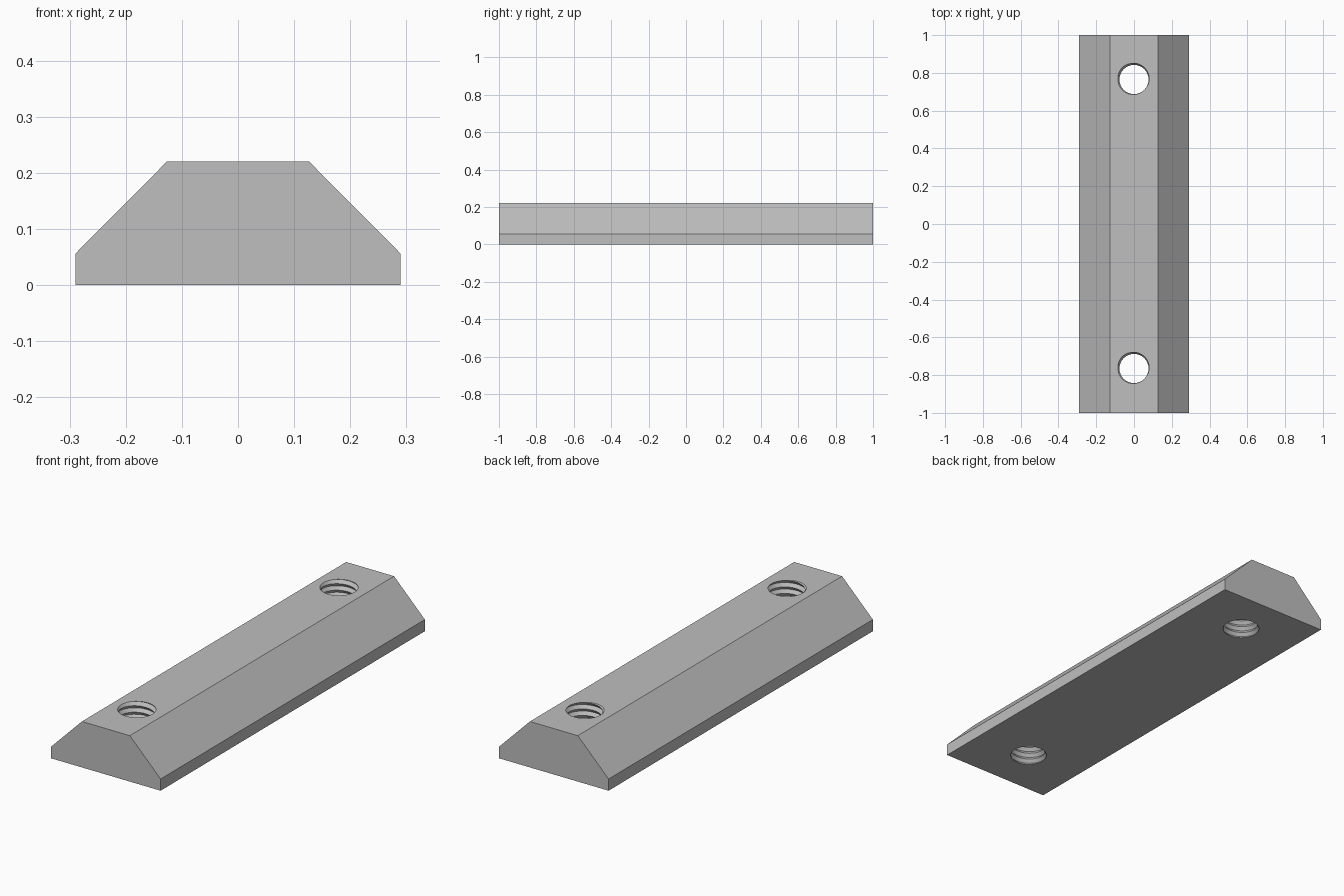
import bpy, bmesh, math

old = bpy.data.objects.get("Cube")
if old:
    bpy.data.objects.remove(old, do_unlink=True)

LENGTH, HEIGHT = 2.0, 0.22
HOLE_Y = 0.765
MINOR, MAJOR, PITCH = 0.077, 0.089, 0.031
SEG, TURNS = 48, 13

steel = bpy.data.materials.new("steel grey")
steel.use_nodes = True
colour = (0.52, 0.52, 0.52, 1)
steel.diffuse_color = colour
steel.node_tree.nodes["Principled BSDF"].inputs["Base Color"].default_value = colour


def add_object(name, bm):
    bmesh.ops.recalc_face_normals(bm, faces=bm.faces)
    mesh = bpy.data.meshes.new(name)
    bm.to_mesh(mesh)
    bm.free()
    mesh.materials.append(steel)
    obj = bpy.data.objects.new(name, mesh)
    bpy.context.collection.objects.link(obj)
    return obj


def make_bar():
    """Chamfered profile extruded along y."""
    half = [(0.29, 0), (0.29, 0.056), (0.127, HEIGHT)]
    outline = half + [(-x, z) for x, z in reversed(half)]
    bm = bmesh.new()
    face = bm.faces.new([bm.verts.new((x, -LENGTH / 2, z)) for x, z in outline])
    out = bmesh.ops.extrude_face_region(bm, geom=[face])
    moved = [v for v in out["geom"] if isinstance(v, bmesh.types.BMVert)]
    bmesh.ops.translate(bm, verts=moved, vec=(0, LENGTH, 0))
    return add_object("threaded_bar", bm)


def make_tap(y):
    """Closed screw-shaped cutter: one helical strip of crests and roots."""
    bm = bmesh.new()
    start = HEIGHT - PITCH * 9.875
    total = SEG * TURNS
    last = total - SEG

    def helix(radius, count, lift):
        pts = []
        for n in range(count + 1):
            a = math.tau * n / SEG
            z = start + lift + PITCH * n / SEG
            pts.append(bm.verts.new((radius * math.cos(a), y + radius * math.sin(a), z)))
        return pts

    inner = helix(MINOR, total, 0)
    outer = helix(MAJOR, last, PITCH / 2)
    for n in range(last):
        bm.faces.new((inner[n], inner[n + 1], outer[n + 1], outer[n]))
        bm.faces.new((outer[n], outer[n + 1], inner[n + SEG + 1], inner[n + SEG]))
    # End caps
    for first, z in ((0, start - PITCH), (last, start + PITCH * (TURNS + 1))):
        centre = bm.verts.new((0, y, z))
        for n in range(first, first + SEG):
            bm.faces.new((centre, inner[n], inner[n + 1]))
        bm.faces.new((centre, inner[first], outer[first], inner[first + SEG]))
    tap = add_object("thread_cutter", bm)
    tap.hide_render = True
    return tap


# Cut both threaded holes
bar = make_bar()
bpy.context.view_layer.objects.active = bar
bar.select_set(True)
for y in (-HOLE_Y, HOLE_Y):
    tap = make_tap(y)
    cut = bar.modifiers.new("threaded_hole", 'BOOLEAN')
    cut.operation = 'DIFFERENCE'
    cut.solver = 'EXACT'
    cut.object = tap
    bpy.ops.object.modifier_apply(modifier=cut.name)
    bpy.data.objects.remove(tap, do_unlink=True)

bpy.ops.object.shade_smooth_by_angle(angle=math.radians(25))
